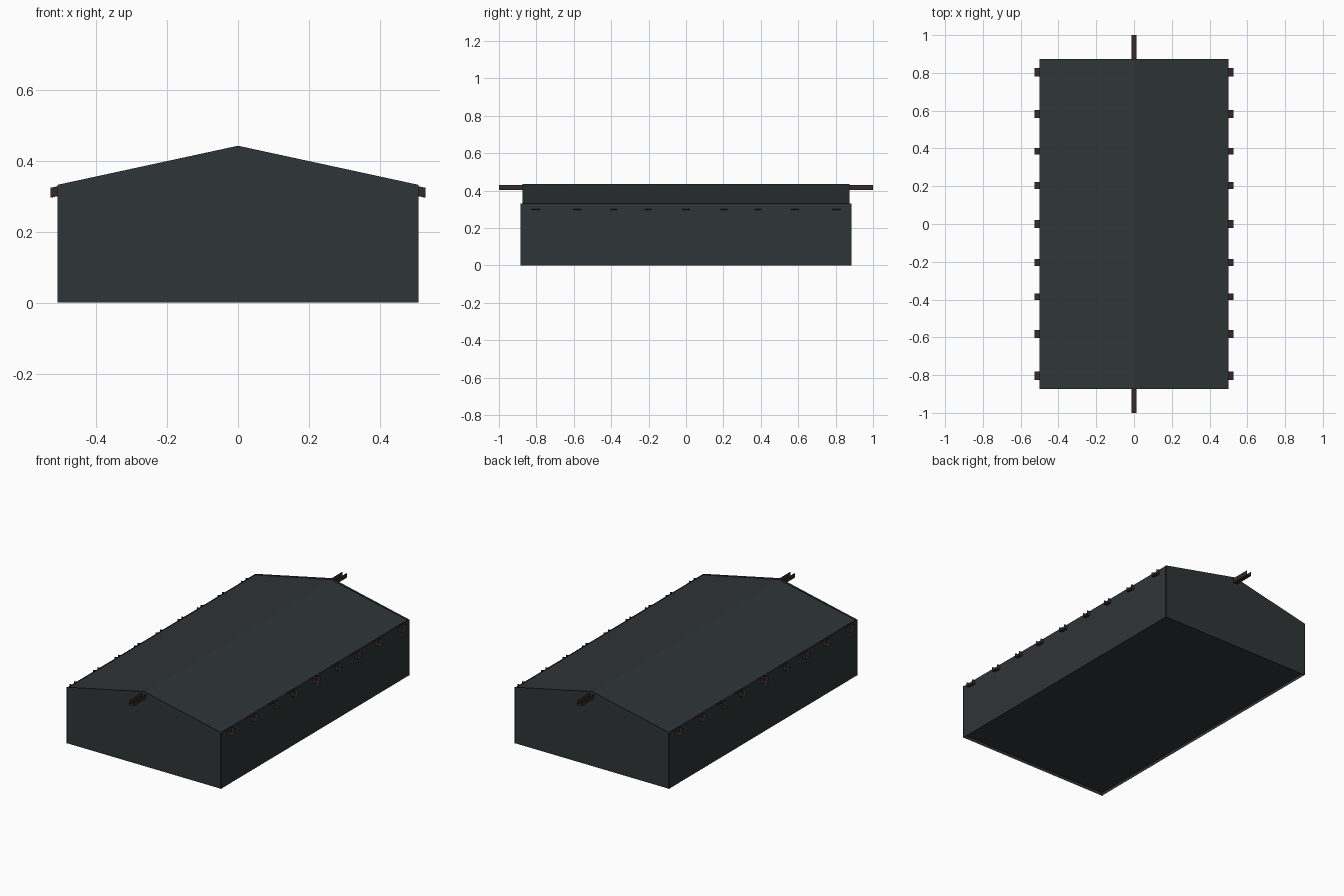
import bpy
from mathutils import Vector

if "Cube" in bpy.data.objects:
    bpy.data.objects.remove(bpy.data.objects["Cube"])


def material(name, rgb):
    m = bpy.data.materials.new(name)
    m.diffuse_color = (*rgb, 1)
    m.use_nodes = True
    m.node_tree.nodes["Principled BSDF"].inputs["Base Color"].default_value = m.diffuse_color
    return m


SLATE = material("dark_slate", (0.028, 0.035, 0.038))
WOOD = material("dark_wood", (0.035, 0.023, 0.022))

HW, HL = 0.50, 0.873          # half width and half length of the roof
EAVE, RIDGE = 0.33, 0.436     # roof heights
SLOPE = (RIDGE - EAVE) / HW


def sheet(name, verts, faces, mat):
    me = bpy.data.meshes.new(name)
    me.from_pydata(verts, [], faces)
    me.materials.append(mat)
    ob = bpy.data.objects.new(name, me)
    bpy.context.collection.objects.link(ob)
    return ob


def channel(name, start, end, side, depth):
    """Thin U-shaped beam, open at the top and at both ends."""
    a, b, s = Vector(start), Vector(end), Vector(side)
    d = Vector((0, 0, -depth))
    verts = [p + o for p in (a, b) for o in (-s, -s + d, s + d, s)]
    return sheet(name, verts, [(i, i + 4, i + 5, i + 1) for i in range(3)], WOOD)


# Two-slope roof
sheet("roof",
      [(x, y, z) for x, z in ((-HW, EAVE), (0, RIDGE), (HW, EAVE)) for y in (-HL, HL)],
      [(0, 2, 3, 1), (2, 4, 5, 3)], SLATE)

# Slightly raised floor
sheet("floor", [(-HW, -HL, 0.014), (-HW, HL, 0.014), (HW, HL, 0.014), (HW, -HL, 0.014)],
      [(0, 1, 2, 3)], SLATE)

# Gable ends and long walls
gable = [(-0.508, 0), (0.508, 0), (0.508, 0.332), (0, 0.442), (-0.508, 0.332)]
for s, gname, wname in ((-1, "front_gable", "left_wall"), (1, "back_gable", "right_wall")):
    ring = (0, 1, 2, 3, 4)
    sheet(gname, [(x, s * 0.88, z) for x, z in gable], [ring if s < 0 else ring[::-1]], SLATE)
    quad = (0, 1, 2, 3)
    sheet(wname, [(s * 0.505, y, z) for y, z in
                  ((-0.885, 0), (0.885, 0), (0.885, 0.331), (-0.885, 0.331))],
          [quad if s > 0 else quad[::-1]], SLATE)

# Ridge beam poking out of both gables
channel("ridge_beam", (0, -1, 0.431), (0, 1, 0.431), (0.014, 0, 0), 0.028)

# Rafters under both slopes, poking out below the eaves
spacing = [(0, 0.042)] + [(s * y, w) for s in (-1, 1) for y, w in
                          ((0.204, 0.037), (0.386, 0.034), (0.583, 0.041), (0.803, 0.045))]
for y, w in spacing:
    for s in (-1, 1):
        x0, x1 = 0.014, 0.528
        channel("rafter", (s * x0, y, RIDGE - SLOPE * x0 - 0.0005),
                (s * x1, y, RIDGE - SLOPE * x1 - 0.0005), (0, s * w / 2, 0), 0.028)
